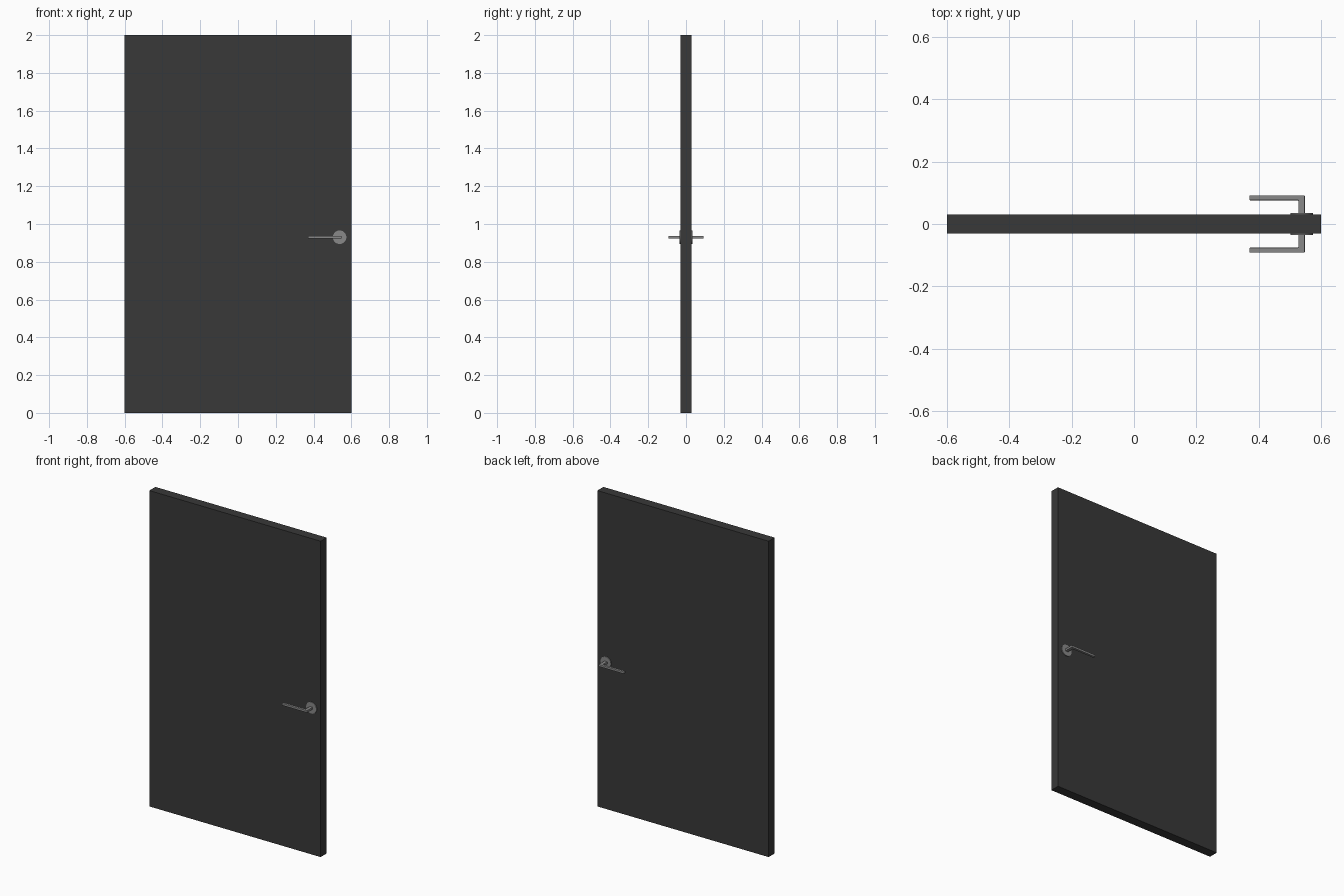
import bpy, bmesh, math
from mathutils import Matrix

if "Cube" in bpy.data.objects:
    bpy.data.objects.remove(bpy.data.objects["Cube"])

HX, HZ = 0.538, 0.93      # handle axis position


def material(name, v):
    m = bpy.data.materials.new(name)
    m.diffuse_color = (v, v, v, 1)
    m.use_nodes = True
    m.node_tree.nodes["Principled BSDF"].inputs["Base Color"].default_value = m.diffuse_color
    return m


def add_object(name, bm, mat):
    bmesh.ops.recalc_face_normals(bm, faces=bm.faces)
    me = bpy.data.meshes.new(name)
    bm.to_mesh(me)
    bm.free()
    me.materials.append(mat)
    ob = bpy.data.objects.new(name, me)
    bpy.context.collection.objects.link(ob)
    return ob


def mirror_y(ob):
    mod = ob.modifiers.new("both_sides", 'MIRROR')
    mod.use_axis = (False, True, False)
    mod.use_mirror_merge = False


dark = material("dark_panel", 0.04)
metal = material("grey_metal", 0.25)

# Door slab
bm = bmesh.new()
bmesh.ops.create_cube(bm, size=1, matrix=Matrix.Translation((0, 0, 1)) @ Matrix.Diagonal((1.2, 0.06, 2, 1)))
add_object("door_panel", bm, dark)

# Round rose plate on each face
bm = bmesh.new()
bmesh.ops.create_cone(bm, cap_ends=True, segments=32, radius1=0.036, radius2=0.036, depth=0.008,
                      matrix=Matrix.Translation((HX, -0.031, HZ)) @ Matrix.Rotation(math.pi / 2, 4, 'X'))
rose = add_object("handle_rose", bm, metal)
for p in rose.data.polygons:
    p.use_smooth = len(p.vertices) == 4
rose.data.set_sharp_from_angle(angle=math.radians(40))
mirror_y(rose)

# L-shaped lever: plan profile extruded upward
profile = [(0.548, -0.03), (0.548, -0.092), (0.37, -0.092),
           (0.37, -0.076), (0.527, -0.076), (0.527, -0.03)]
bm = bmesh.new()
face = bm.faces.new([bm.verts.new((x, y, HZ - 0.007)) for x, y in profile])
ext = bmesh.ops.extrude_face_region(bm, geom=[face])
bmesh.ops.translate(bm, vec=(0, 0, 0.014),
                    verts=[g for g in ext["geom"] if isinstance(g, bmesh.types.BMVert)])
lever = add_object("lever_handle", bm, metal)
bev = lever.modifiers.new("soft_edges", 'BEVEL')
bev.width = 0.002
bev.segments = 2
mirror_y(lever)
